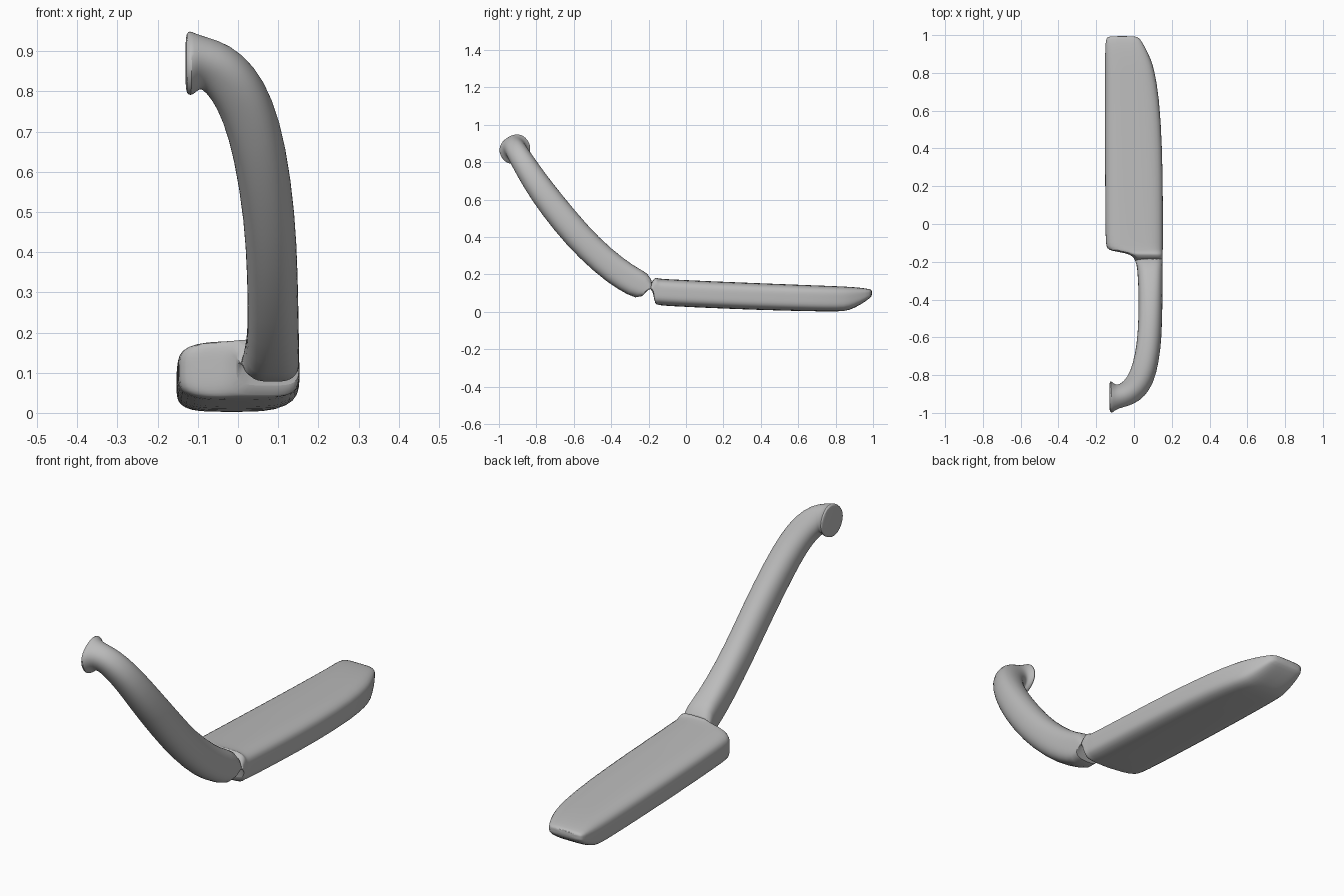
import bpy, bmesh, math
from mathutils import Vector

if "Cube" in bpy.data.objects:
    bpy.data.objects.remove(bpy.data.objects["Cube"])

SIDES = 24
grey = bpy.data.materials.new("plain grey")
grey.use_nodes = True
colour = (0.5, 0.5, 0.5, 1)
grey.diffuse_color = colour
grey.node_tree.nodes["Principled BSDF"].inputs["Base Color"].default_value = colour


def ring(bm, centre, u, v, power):
    """Rounded-square ring spanned by the half axes u and v."""
    verts = []
    for i in range(SIDES):
        a = 2 * math.pi * (i + 0.5) / SIDES
        c, s = math.cos(a), math.sin(a)
        k = (abs(c) ** power + abs(s) ** power) ** (-1 / power)
        verts.append(bm.verts.new(centre + u * c * k + v * s * k))
    return verts


# Blade sections, tip to shoulder: y, left x, right x, bottom z, top z
blade = [
    (0.995, -0.135, 0.01, 0.088, 0.115),
    (0.985, -0.148, 0.03, 0.074, 0.122),
    (0.93, -0.152, 0.062, 0.036, 0.13),
    (0.87, -0.153, 0.09, 0.007, 0.134),
    (0.82, -0.153, 0.106, 0.002, 0.137),
    (0.68, -0.153, 0.133, 0.003, 0.142),
    (0.4, -0.153, 0.15, 0.01, 0.153),
    (0.1, -0.152, 0.153, 0.022, 0.165),
    (-0.08, -0.15, 0.153, 0.031, 0.174),
    (-0.12, -0.147, 0.153, 0.034, 0.176),
    (-0.138, -0.133, 0.152, 0.036, 0.178),
    (-0.147, -0.09, 0.152, 0.038, 0.179),
    (-0.155, -0.04, 0.152, 0.04, 0.182),
    (-0.172, 0.0, 0.152, 0.044, 0.188),
]
# Handle centres, shoulder to hook end: x, y, z, half width, half depth
handle = [
    (0.083, -0.205, 0.126, 0.068, 0.073),
    (0.086, -0.272, 0.155, 0.066, 0.075),
    (0.088, -0.375, 0.217, 0.063, 0.077),
    (0.086, -0.52, 0.342, 0.063, 0.076),
    (0.079, -0.65, 0.488, 0.064, 0.077),
    (0.055, -0.775, 0.65, 0.066, 0.072),
    (0.025, -0.843, 0.755, 0.067, 0.065),
    (-0.012, -0.885, 0.823, 0.067, 0.061),
    (-0.055, -0.907, 0.862, 0.065, 0.057),
    (-0.088, -0.913, 0.87, 0.066, 0.058),
    (-0.107, -0.914, 0.87, 0.072, 0.072),
    (-0.119, -0.915, 0.87, 0.075, 0.086),
    (-0.128, -0.915, 0.87, 0.07, 0.082),
    (-0.131, -0.915, 0.87, 0.05, 0.055),
]

bm = bmesh.new()
rings = []
for y, x0, x1, z0, z1 in blade:
    rings.append(ring(bm, Vector(((x0 + x1) / 2, y, (z0 + z1) / 2)),
                      Vector(((x1 - x0) / 2, 0, 0)), Vector((0, 0, (z1 - z0) / 2)), 5))

# Carry the section frame along the handle without twist
points = [Vector(h[:3]) for h in handle]
tangent, u = Vector((0, -1, 0)), Vector((1, 0, 0))
for i, (p, h) in enumerate(zip(points, handle)):
    before = points[i - 1] if i else Vector((0.078, -0.172, 0.116))
    after = points[min(i + 1, len(points) - 1)]
    new = (after - before).normalized()
    u = tangent.rotation_difference(new) @ u
    tangent = new
    v = u.cross(tangent)
    rings.append(ring(bm, p, u * h[3], v * h[4], max(2.3, 3.8 - 0.5 * i)))

# Skin the sections and close both ends
for a, b in zip(rings, rings[1:]):
    for i in range(SIDES):
        j = (i + 1) % SIDES
        bm.faces.new((a[i], a[j], b[j], b[i]))
for end in (rings[0], rings[-1]):
    bm.faces.new(end)
bmesh.ops.recalc_face_normals(bm, faces=bm.faces)

mesh = bpy.data.meshes.new("blade_and_hooked_handle")
bm.to_mesh(mesh)
bm.free()
mesh.materials.append(grey)
body = bpy.data.objects.new("blade_and_hooked_handle", mesh)
bpy.context.collection.objects.link(body)
bpy.context.view_layer.objects.active = body
body.select_set(True)
bpy.ops.object.shade_smooth_by_angle(angle=math.radians(50))
smooth = body.modifiers.new("Smooth", "SUBSURF")
smooth.levels = smooth.render_levels = 1
